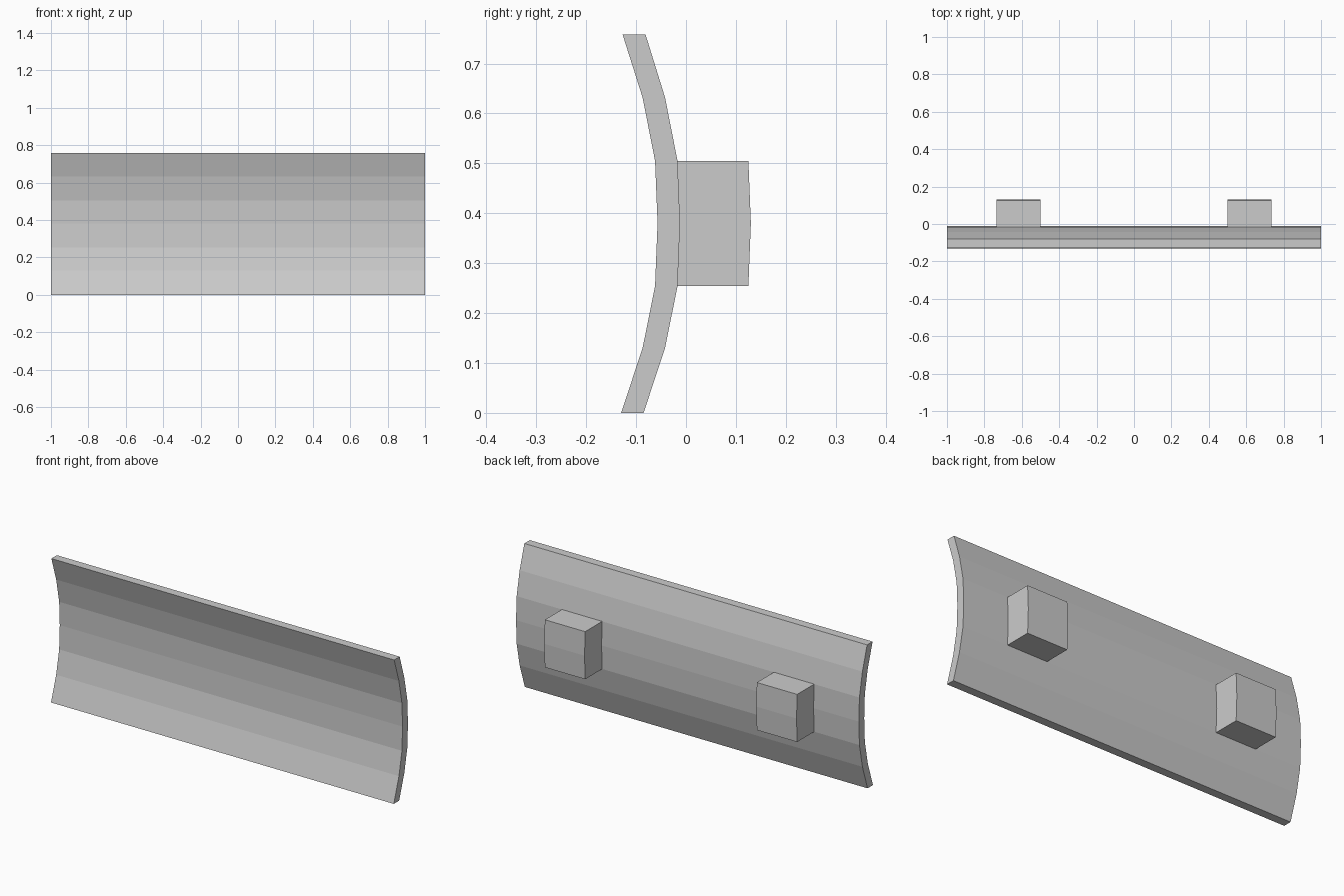
import bpy, bmesh

if "Cube" in bpy.data.objects:
    bpy.data.objects.remove(bpy.data.objects["Cube"])


def extrude_profile(name, profile, x0, x1):
    """Extrude a closed (y, z) profile along x."""
    bm = bmesh.new()
    face = bm.faces.new([bm.verts.new((x0, y, z)) for y, z in profile])
    res = bmesh.ops.extrude_face_region(bm, geom=[face])
    moved = [v for v in res["geom"] if isinstance(v, bmesh.types.BMVert)]
    bmesh.ops.translate(bm, verts=moved, vec=(x1 - x0, 0, 0))
    # keep the starting cap so the solid is closed
    if not face.is_valid:
        bm.faces.new([e.verts[0] for e in bm.edges if e.is_boundary])
    bmesh.ops.holes_fill(bm, edges=[e for e in bm.edges if e.is_boundary])
    bmesh.ops.recalc_face_normals(bm, faces=bm.faces)
    mesh = bpy.data.meshes.new(name)
    bm.to_mesh(mesh)
    bm.free()
    obj = bpy.data.objects.new(name, mesh)
    bpy.context.collection.objects.link(obj)
    return obj


# Curved blade: six flat bands, hollow towards the front
front = [(-0.130, 0), (-0.087, 0.130), (-0.062, 0.254), (-0.057, 0.380),
         (-0.062, 0.505), (-0.087, 0.632), (-0.127, 0.758)]
back = [(-0.085, 0), (-0.042, 0.130), (-0.017, 0.254), (-0.012, 0.380),
        (-0.017, 0.505), (-0.042, 0.632), (-0.081, 0.758)]
extrude_profile("blade", front + back[::-1], -1, 1)

# Two mounting blocks behind the blade, slightly sunk into it,
# with the same bend on their rear face
block = [(y - 0.01, z) for y, z in back[2:5]]
block += [(y + 0.142, z) for y, z in back[4:1:-1]]
for side, label in ((-1, "left"), (1, "right")):
    extrude_profile(f"mount_block_{label}", block,
                    *sorted((side * 0.501, side * 0.736)))
